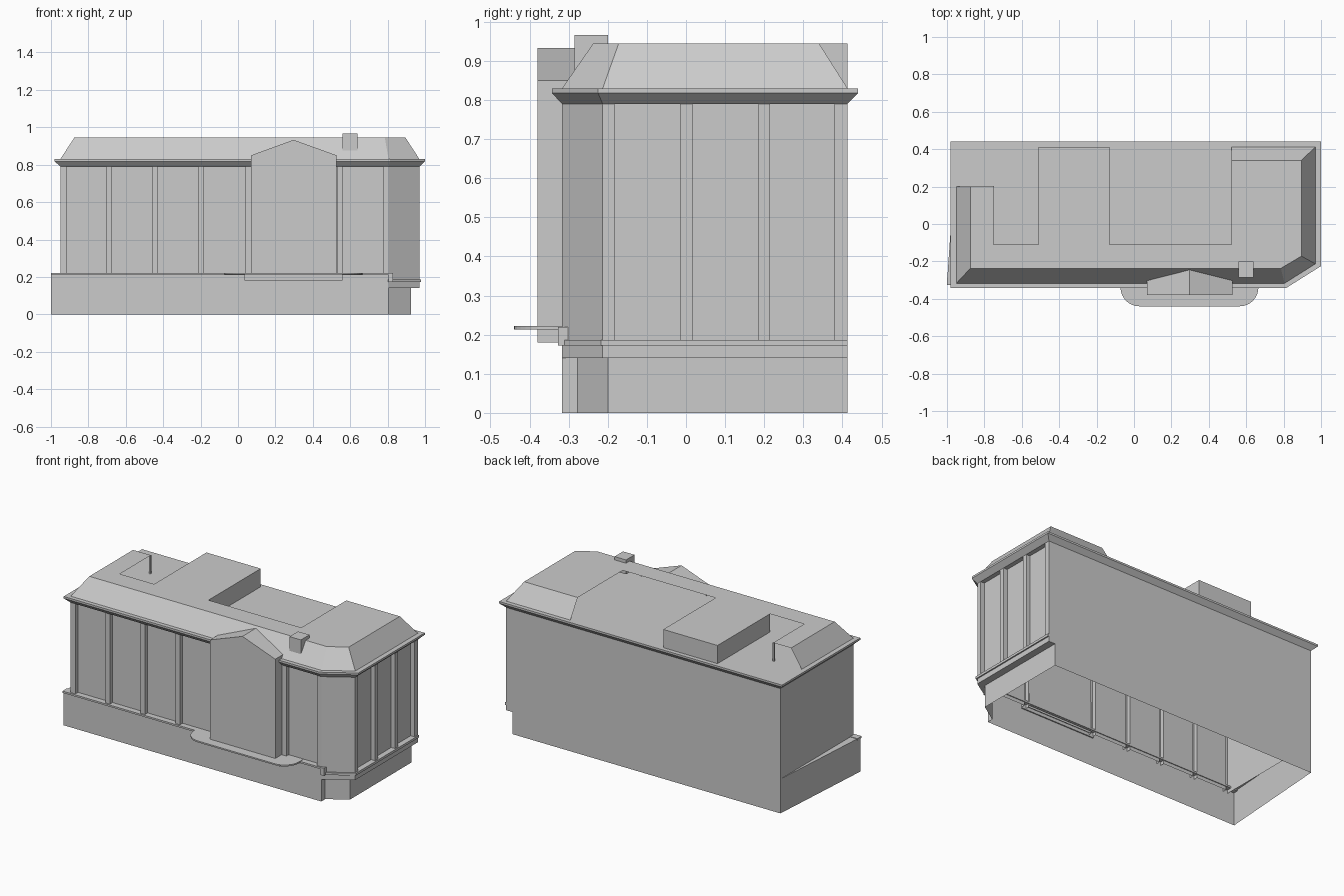
import bpy, bmesh, math

if "Cube" in bpy.data.objects:
    bpy.data.objects.remove(bpy.data.objects["Cube"])


def mesh(name, build):
    bm = bmesh.new()
    build(bm)
    bmesh.ops.remove_doubles(bm, verts=bm.verts, dist=1e-5)
    bmesh.ops.recalc_face_normals(bm, faces=bm.faces)
    me = bpy.data.meshes.new(name)
    bm.to_mesh(me)
    bm.free()
    ob = bpy.data.objects.new(name, me)
    bpy.context.collection.objects.link(ob)
    return ob


def loft(name, rings, closed=True, bottom=False, top=False):
    """Skin a stack of (plan points, height) rings."""
    def build(bm):
        rows = [[bm.verts.new((x, y, z)) for x, y in pts] for pts, z in rings]
        n = len(rows[0])
        for a, b in zip(rows, rows[1:]):
            for i in range(n if closed else n - 1):
                j = (i + 1) % n
                bm.faces.new((a[i], a[j], b[j], b[i]))
        if bottom:
            bm.faces.new(rows[0][::-1])
        if top:
            bm.faces.new(rows[-1])
    return mesh(name, build)


def slab(name, pts, z0, z1):
    return loft(name, [(pts, z0), (pts, z1)], True, True, True)


def wall(name, pts, z0, z1):
    return loft(name, [(pts, z0), (pts, z1)], False)


def flat(name, pts, z):
    return mesh(name, lambda bm: bm.faces.new([bm.verts.new((x, y, z)) for x, y in pts]))


def rect(x0, x1, y0, y1):
    return [(x0, y0), (x1, y0), (x1, y1), (x0, y1)]


L, R, F, B = -0.95, 0.97, -0.317, 0.413
body = [(L, F), (0.805, F), (R, -0.213), (R, B), (L, B)]

# Base, open underneath, with a slanting left side
wall("base_walls", [(0.805, -0.278), (0.805, F), (-1, F), (L, B), (0.925, B)], 0, 0.217)
low = [(0.805, -0.278), (0.925, -0.2), (0.925, B)]
high = [(0.805, F), (R, -0.213), (R, B)]
wall("side_base", low, 0, 0.14)
loft("side_overhang", [(low, 0.14), (high, 0.14), (high, 0.187)], False)
wall("back_band", [(0.92, B), (R, B)], 0.14, 0.217)
flat("base_left_top", [(-1, F), (L, F), (L, B)], 0.217)

# Ledges
slab("front_ledge", rect(-1, 0.83, -0.327, -0.285), 0.209, 0.22)
slab("ledge_step", rect(0.805, 0.83, -0.327, -0.29), 0.172, 0.22)
slab("side_ledge", [(0.805, -0.327), (0.978, -0.217), (0.978, B),
                    (0.93, B), (0.93, -0.19), (0.79, -0.28)], 0.172, 0.187)

# Upper walls with panels set back between pilasters
D = 0.027
outline = []
front = [(L, -0.917), (-0.705, -0.675), (-0.46, -0.43), (-0.215, -0.185),
         (0.04, 0.07), (0.53, 0.56), (0.775, 0.805)]
for i, (a, b) in enumerate(front):
    if i:
        outline += [(a, F + D)]
    outline += [(a, F), (b, F)]
    if i < len(front) - 1:
        outline += [(b, F + D)]
side = [(-0.213, -0.183), (-0.015, 0.017), (0.185, 0.215), (0.38, B)]
for i, (a, b) in enumerate(side):
    if i:
        outline += [(R - D, a)]
    outline += [(R, a), (R, b)]
    if i < len(side) - 1:
        outline += [(R - D, b)]
outline += [(L, B)]
loft("upper_walls", [(outline, 0.187), (outline, 0.79)])

# Cornice
eave = [(-0.98, -0.343), (0.812, -0.343), (1.0, -0.225), (1.0, 0.44), (-0.98, 0.44)]
loft("cornice", [(body, 0.79), (eave, 0.818), (eave, 0.83)], True, True, True)

# Mansard roof shell with open terraces
RT = 0.945
foot = [(L, 0.2), (L, F), (0.805, F), (R, -0.213), (R, B), (0.52, B)]
crest = [(-0.875, 0.2), (-0.875, -0.237), (0.785, -0.237), (0.895, -0.172), (0.895, 0.34), (0.52, 0.34)]
loft("roof_slopes", [(foot, 0.83), (crest, RT)], False)
box = [(-0.13, -0.11), (-0.13, B), (-0.51, B), (-0.51, -0.11)]
flat("roof_top", crest[1:] + [(0.52, -0.11)] + box + [(-0.75, -0.11), (-0.75, 0.2), (-0.875, 0.2)], RT)
wall("roof_box_walls", box, 0.83, RT)
slab("terrace_post", rect(-0.758, -0.748, 0.192, 0.202), 0.83, RT)


# Gabled bay
def gable(bm):
    prof = [(0.07, 0.2), (0.527, 0.2), (0.527, 0.85), (0.297, 0.933), (0.07, 0.85)]
    a = [bm.verts.new((x, -0.38, z)) for x, z in prof]
    depth = [-0.285, -0.285, -0.302, -0.245, -0.302]
    b = [bm.verts.new((x, y, z)) for (x, z), y in zip(prof, depth)]
    bm.faces.new(a)
    for i in range(5):
        j = (i + 1) % 5
        bm.faces.new((a[i], b[i], b[j], a[j]))


mesh("gabled_bay", gable)
slab("bay_support", rect(0.035, 0.56, -0.38, -0.31), 0.18, 0.215)

# Balcony with rounded front corners
r = 0.1
plate = [(0.665, -0.3), (-0.072, -0.3)]
for cx, start in ((-0.072 + r, 180), (0.665 - r, 270)):
    for k in range(9):
        t = math.radians(start + k * 90 / 8)
        plate.append((cx + r * math.cos(t), -0.44 + r + r * math.sin(t)))
slab("balcony", plate, 0.213, 0.222)

# Chimney
slab("chimney", rect(0.56, 0.64, -0.285, -0.2), 0.875, 0.966)
